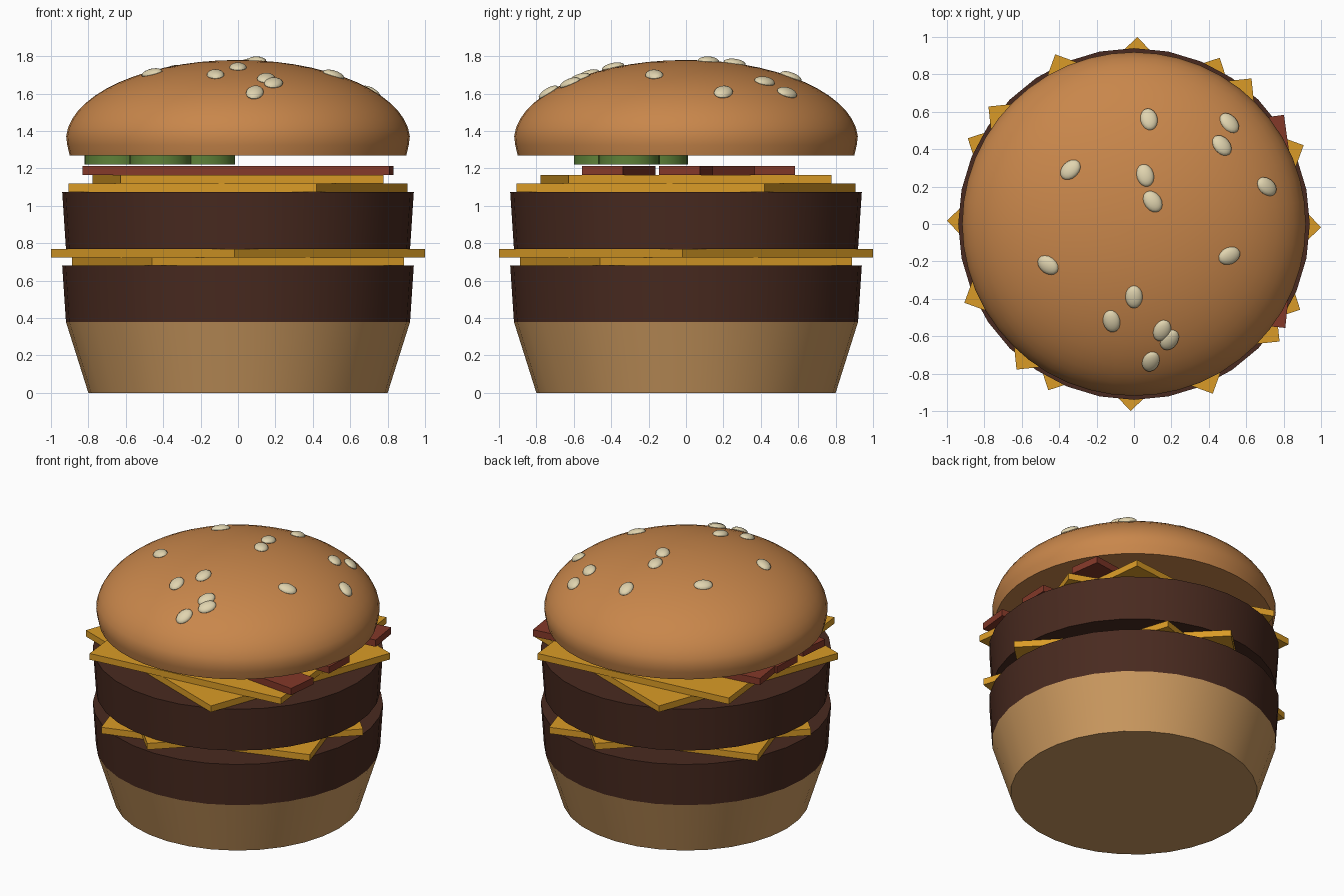
import bpy, bmesh, math
from mathutils import Vector, Matrix

if "Cube" in bpy.data.objects:
    bpy.data.objects.remove(bpy.data.objects["Cube"])


def material(name, rgb):
    m = bpy.data.materials.new(name)
    m.diffuse_color = (*rgb, 1)
    m.use_nodes = True
    m.node_tree.nodes["Principled BSDF"].inputs["Base Color"].default_value = m.diffuse_color
    return m


CRUST = material("crust", (0.58, 0.24, 0.07))
CRUMB = material("crumb", (0.60, 0.32, 0.115))
MEAT = material("meat", (0.066, 0.023, 0.014))
CHEESE = material("cheese", (0.70, 0.33, 0.02))
BACON = material("bacon", (0.23, 0.04, 0.022))
PICKLE = material("pickle", (0.11, 0.22, 0.04))
SEED = material("seed", (0.75, 0.66, 0.43))


def finish(bm, name, mat, smooth=True):
    bmesh.ops.recalc_face_normals(bm, faces=bm.faces)
    me = bpy.data.meshes.new(name)
    bm.to_mesh(me)
    bm.free()
    me.materials.append(mat)
    ob = bpy.data.objects.new(name, me)
    bpy.context.collection.objects.link(ob)
    if smooth:
        bpy.ops.object.select_all(action='DESELECT')
        ob.select_set(True)
        bpy.context.view_layer.objects.active = ob
        bpy.ops.object.shade_smooth_by_angle(angle=math.radians(30))
    return ob


def lathe(name, profile, mat, centre=(0, 0), sides=32):
    """Stack of rings from (radius, z) pairs, capped at both ends."""
    bm = bmesh.new()
    rings = []
    for r, z in profile:
        rings.append([bm.verts.new((centre[0] + r * math.cos(2 * math.pi * i / sides),
                                    centre[1] + r * math.sin(2 * math.pi * i / sides), z))
                      for i in range(sides)])
    for a, b in zip(rings, rings[1:]):
        for i in range(sides):
            j = (i + 1) % sides
            bm.faces.new((a[i], a[j], b[j], b[i]))
    bm.faces.new(rings[0])
    bm.faces.new(rings[-1])
    return finish(bm, name, mat)


def slab(name, size, centre, degrees, mat):
    bm = bmesh.new()
    bmesh.ops.create_cube(bm, size=1, matrix=Matrix.Translation(centre)
                          @ Matrix.Rotation(math.radians(degrees), 4, 'Z')
                          @ Matrix.Diagonal((*size, 1)))
    return finish(bm, name, mat, smooth=False)


# Bottom bun and the two patties
lathe("bottom_bun", [(0.80, 0), (0.92, 0.38)], CRUMB)
lathe("lower_patty", [(0.92, 0.38), (0.94, 0.68)], MEAT)
lathe("upper_patty", [(0.92, 0.77), (0.94, 1.075)], MEAT)

# Cheese slices: squares given by the angle of one corner
side = math.sqrt(2)
for i, (z, corner) in enumerate([(0.68, -27.3), (0.725, -1), (1.075, 24.9), (1.12, -38.9)]):
    slab(f"cheese_slice_{i + 1}", (side, side, 0.045), (0, 0, z + 0.0225), corner + 45, CHEESE)

# Bacon strips
for i, (y, turn) in enumerate([(-0.36, -6), (0, -2.4), (0.36, 8)]):
    slab(f"bacon_strip_{i + 1}", (1.65, 0.22, 0.048), (0, y, 1.19), turn, BACON)

# Pickle slices
for i, c in enumerate([(-0.415, -0.435), (-0.18, -0.305), (-0.655, -0.155)]):
    lathe(f"pickle_slice_{i + 1}", [(0.165, 1.222), (0.165, 1.272)], PICKLE, c, 24)

# Top bun: short skirt, then an elliptical dome
BASE, HEIGHT, RADIUS = 1.35, 0.43, 0.92
profile = [(0.90, 1.27), (0.913, 1.325)]
profile += [(RADIUS * math.cos(t), BASE + HEIGHT * math.sin(t))
            for t in (math.radians(3 + 86.5 * k / 14) for k in range(15))]
lathe("top_bun", profile, CRUST, sides=48)

# Sesame seeds: x, y, direction of the long axis
seeds = [(0.08, 0.56, 100), (0.51, 0.54, 130), (0.47, 0.42, 130), (0.06, 0.26, 105),
         (0.10, 0.12, 125), (-0.34, 0.29, 45), (0.71, 0.20, 150), (0.51, -0.17, 20),
         (-0.46, -0.22, 145), (0.0, -0.39, 90), (-0.12, -0.52, 100), (0.15, -0.57, 70),
         (0.19, -0.62, 60), (0.09, -0.735, 75)]
for i, (x, y, turn) in enumerate(seeds):
    dz = HEIGHT * math.sqrt(1 - (x * x + y * y) / RADIUS ** 2)
    normal = Vector((x / RADIUS ** 2, y / RADIUS ** 2, dz / HEIGHT ** 2)).normalized()
    tilt = Vector((0, 0, 1)).rotation_difference(normal).to_matrix().to_4x4()
    bm = bmesh.new()
    bmesh.ops.create_uvsphere(bm, u_segments=16, v_segments=10, radius=1,
                              matrix=Matrix.Translation((x, y, BASE + dz)) @ tilt
                              @ Matrix.Rotation(math.radians(turn), 4, 'Z')
                              @ Matrix.Diagonal((0.062, 0.046, 0.025, 1)))
    finish(bm, f"sesame_seed_{i + 1}", SEED)
